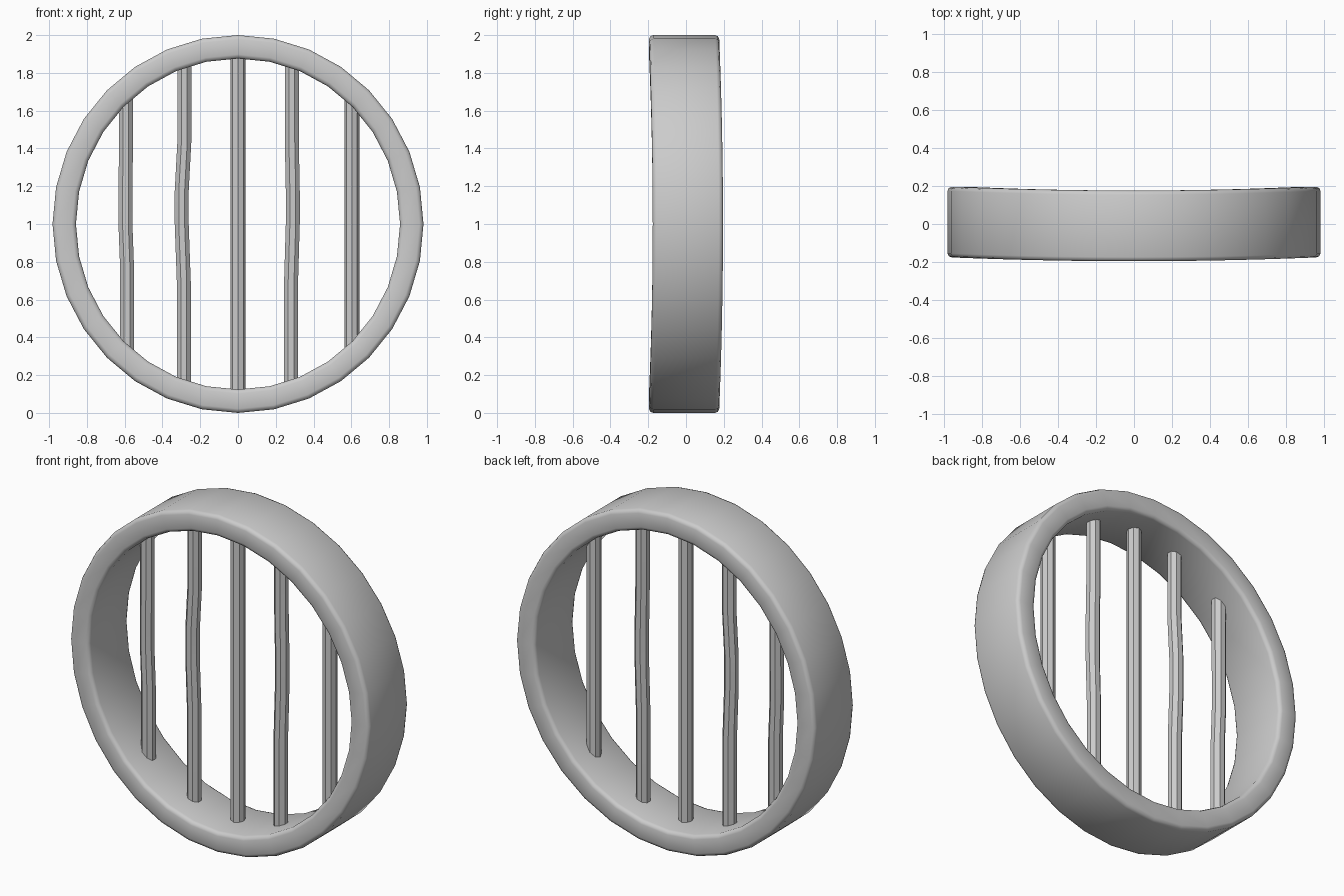
import bpy, bmesh
from math import sin, cos, pi, sqrt, radians

cube = bpy.data.objects.get("Cube")
if cube:
    bpy.data.objects.remove(cube, do_unlink=True)

grey = bpy.data.materials.new("stone grey")
GREY = (0.6, 0.6, 0.6, 1)
grey.use_nodes = True
grey.diffuse_color = GREY
grey.node_tree.nodes["Principled BSDF"].inputs["Base Color"].default_value = GREY

CENTRE = 1.0
SIDES = 32


def skin(name, loops, closed, angle):
    """Join successive cross-sections with quads; cap the ends if open."""
    bm = bmesh.new()
    rows = [[bm.verts.new(p) for p in loop] for loop in loops]
    n = len(rows[0])
    for i in range(len(rows) if closed else len(rows) - 1):
        a, b = rows[i], rows[(i + 1) % len(rows)]
        for j in range(n):
            k = (j + 1) % n
            bm.faces.new((a[j], a[k], b[k], b[j]))
    if not closed:
        bm.faces.new(rows[0])
        bm.faces.new(rows[-1])
    bmesh.ops.recalc_face_normals(bm, faces=bm.faces)
    mesh = bpy.data.meshes.new(name)
    bm.to_mesh(mesh)
    bm.free()
    mesh.materials.append(grey)
    obj = bpy.data.objects.new(name, mesh)
    bpy.context.collection.objects.link(obj)
    bpy.ops.object.select_all(action="DESELECT")
    obj.select_set(True)
    bpy.context.view_layer.objects.active = obj
    bpy.ops.object.shade_smooth_by_angle(angle=radians(angle))
    return obj


# Ring: rounded rectangular section swept round, its sides bowed slightly back
def ring_section():
    mid, half, depth, r = 0.938, 0.062, 0.186, 0.022
    corners = [(1, 1), (-1, 1), (-1, -1), (1, -1)]
    points = []
    for i, (u, v) in enumerate(corners):
        for step in range(3):
            t = pi / 2 * i + pi / 4 * step
            points.append((mid + u * (half - r) + r * cos(t),
                           v * (depth - r) + r * sin(t)))
    return points


section = ring_section()
loops = []
for i in range(SIDES):
    t = 2 * pi * i / SIDES
    bow = 0.01 * cos(2 * t)
    loops.append([((r - 0.018) * cos(t), y + bow, CENTRE + r * sin(t))
                  for r, y in section])
skin("ring", loops, True, 50)

# Bars: octagonal rods, some slightly bent (x at bottom, middle and top)
bars = {
    "outer_right_bar": (-0.587, -0.596, -0.594, 0.5),
    "inner_right_bar": (-0.287, -0.298, -0.284, 0.5),
    "middle_bar": (0, 0, 0, 0),
    "inner_left_bar": (0.281, 0.290, 0.285, 0.5),
    "outer_left_bar": (0.603, 0.603, 0.603, 0),
}
for name, (low, mid, high, turn) in bars.items():
    reach = 0.877 * sqrt(1 - (mid / 0.861) ** 2) + 0.05
    path = [(low, -reach), (low, -0.35 * reach), (mid, 0),
            (mid, 0.2 * reach), (high, 0.5 * reach), (high, reach)]
    skin(name, [[(x + 0.04 * cos((j + turn) * pi / 4),
                  0.04 * sin((j + turn) * pi / 4), CENTRE + z)
                 for j in range(8)] for x, z in path], False, 30)
